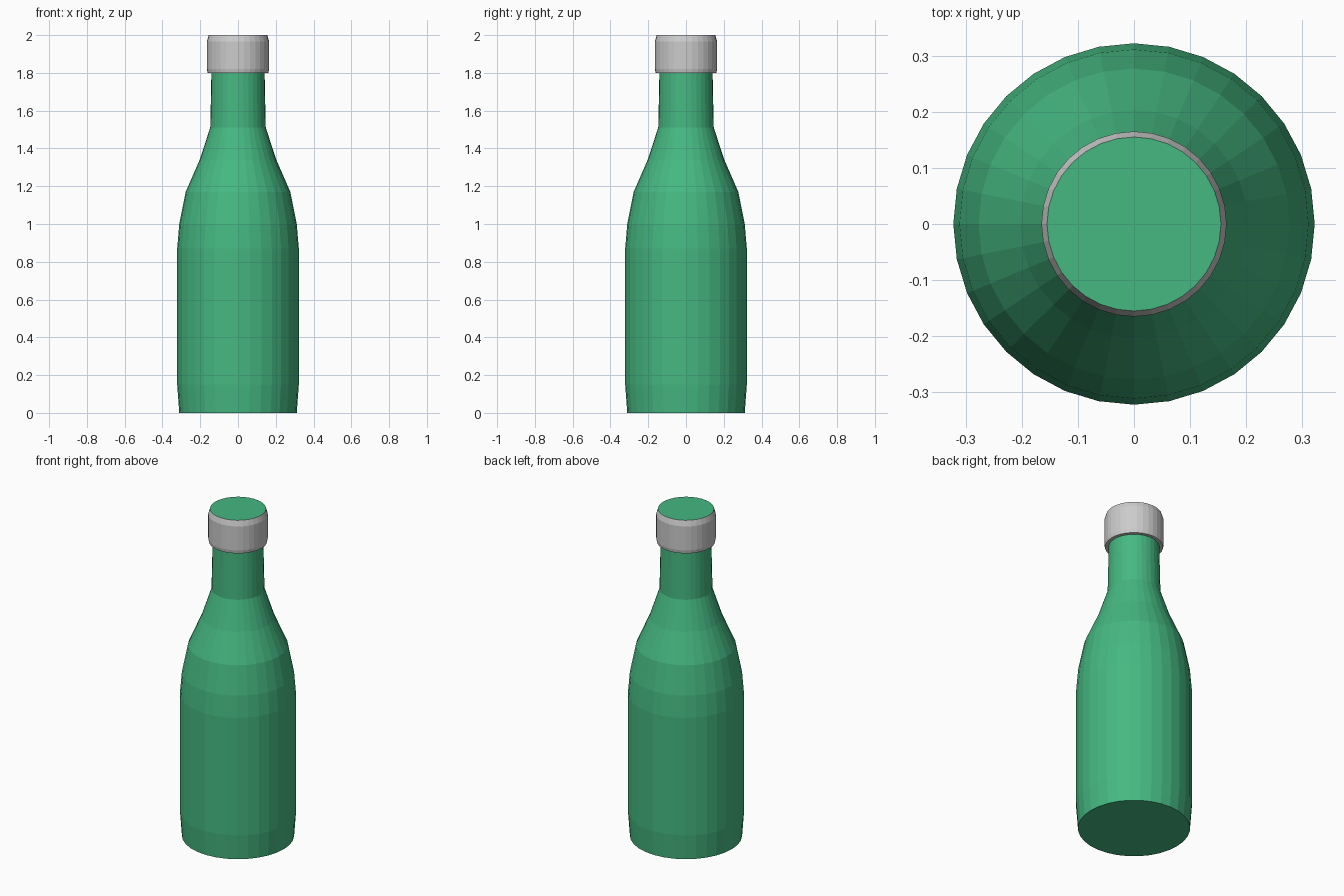
import bpy, bmesh
from math import cos, sin, tau

if "Cube" in bpy.data.objects:
    bpy.data.objects.remove(bpy.data.objects["Cube"])

SIDES = 32


def lathe(name, profile, close_bottom=False, close_top=False, mat=None):
    """Spin (radius, z) points round the z axis into a flat-shaded shell."""
    bm = bmesh.new()
    rings = [[bm.verts.new((r * cos(tau * i / SIDES), r * sin(tau * i / SIDES), z))
              for i in range(SIDES)] for r, z in profile]
    for a, b in zip(rings, rings[1:]):
        for i in range(SIDES):
            j = (i + 1) % SIDES
            bm.faces.new((a[i], a[j], b[j], b[i]))
    if close_bottom:
        bm.faces.new(rings[0][::-1])
    if close_top:
        bm.faces.new(rings[-1])
    mesh = bpy.data.meshes.new(name)
    bm.to_mesh(mesh)
    bm.free()
    obj = bpy.data.objects.new(name, mesh)
    bpy.context.collection.objects.link(obj)
    if mat:
        mesh.materials.append(mat)
    return obj


green = bpy.data.materials.new("green_glass")
green.diffuse_color = (0.06, 0.48, 0.22, 1)
green.use_nodes = True
green.node_tree.nodes["Principled BSDF"].inputs["Base Color"].default_value = green.diffuse_color

# Bottle: base, straight body, shoulder and neck
lathe("bottle", [(0.311, 0), (0.322, 0.15), (0.322, 0.87), (0.311, 1.0),
                 (0.277, 1.17), (0.203, 1.34), (0.147, 1.51),
                 (0.143, 1.69), (0.141, 1.80)], close_bottom=True, mat=green)

# Grey cap band with its underside lip and bevelled edges
lathe("cap_band", [(0.141, 1.80), (0.161, 1.80), (0.165, 1.82),
                   (0.165, 1.967), (0.155, 2.0)])

# Green disc closing the cap
lathe("cap_top", [(0.155, 2.0)], close_top=True, mat=green)
